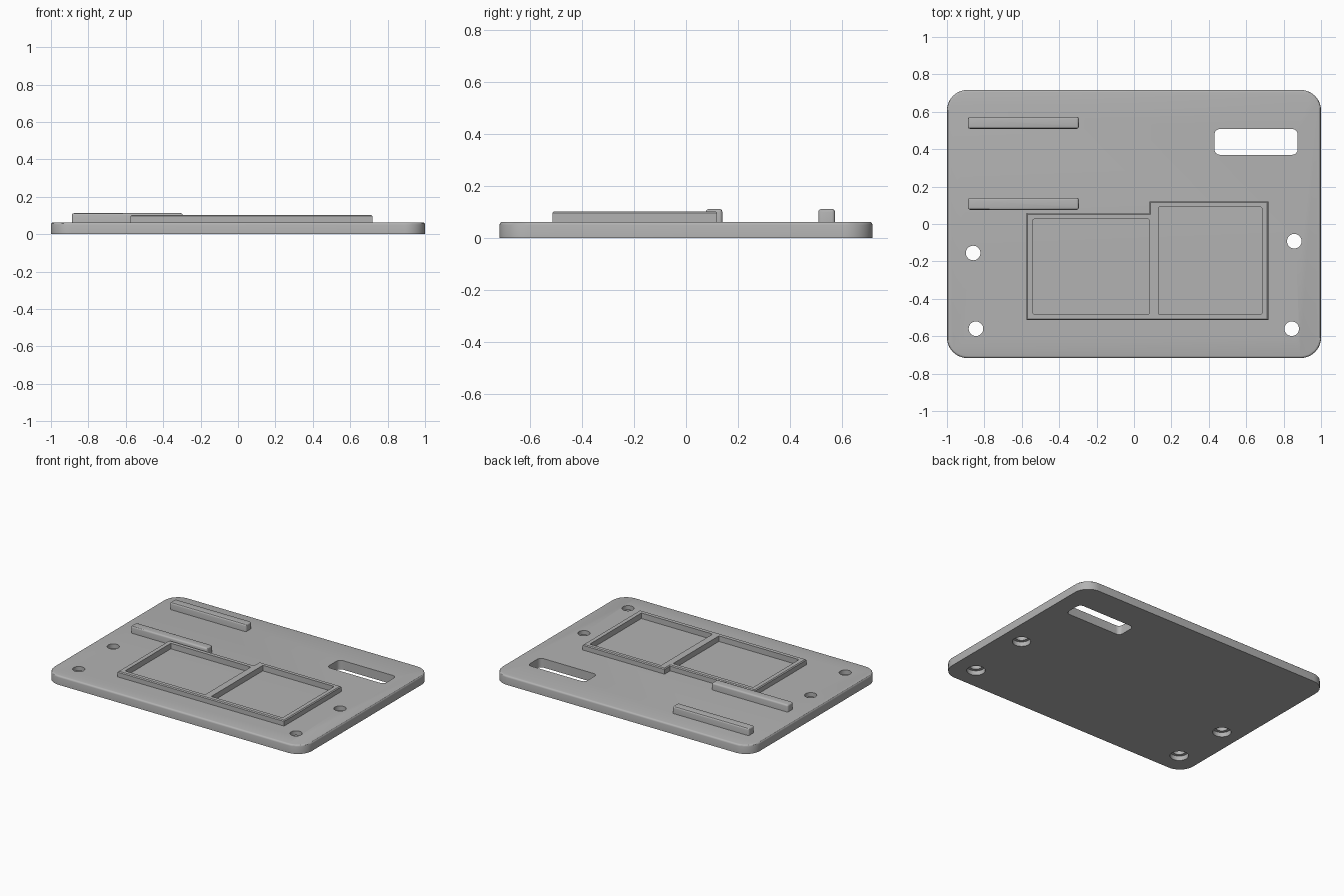
import bpy, bmesh
from math import cos, sin, pi, radians

cube = bpy.data.objects.get("Cube")
if cube:
    bpy.data.objects.remove(cube, do_unlink=True)

grey = bpy.data.materials.new("plain grey")
grey.use_nodes = True
GREY = (0.45, 0.45, 0.45, 1)
grey.diffuse_color = GREY
grey.node_tree.nodes["Principled BSDF"].inputs["Base Color"].default_value = GREY


def rounded_rect(x0, x1, y0, y1, r, steps=8):
    """Counter-clockwise outline with rounded corners."""
    corners = [(x1 - r, y1 - r), (x0 + r, y1 - r), (x0 + r, y0 + r), (x1 - r, y0 + r)]
    return [(cx + r * cos((q + i / steps) * pi / 2), cy + r * sin((q + i / steps) * pi / 2))
            for q, (cx, cy) in enumerate(corners) for i in range(steps + 1)]


def circle(x, y, r, n=32):
    return [(x + r * cos(2 * pi * i / n), y + r * sin(2 * pi * i / n)) for i in range(n)]


def prism(name, outline, z0, z1, bevel=0, segments=3):
    """Extrude an outline upward and optionally round its top rim."""
    bm = bmesh.new()
    base = bm.faces.new([bm.verts.new((x, y, z0)) for x, y in outline])
    moved = bmesh.ops.extrude_face_region(bm, geom=[base], use_keep_orig=True)["geom"]
    for v in moved:
        if isinstance(v, bmesh.types.BMVert):
            v.co.z = z1
    bmesh.ops.recalc_face_normals(bm, faces=bm.faces)
    if bevel:
        rim = [e for e in bm.edges if all(v.co.z > z1 - 1e-5 for v in e.verts)]
        bmesh.ops.bevel(bm, geom=rim, offset=bevel, segments=segments, profile=0.5,
                        affect='EDGES', clamp_overlap=True)
    mesh = bpy.data.meshes.new(name)
    bm.to_mesh(mesh)
    bm.free()
    mesh.materials.append(grey)
    obj = bpy.data.objects.new(name, mesh)
    bpy.context.collection.objects.link(obj)
    return obj


def select(obj):
    bpy.ops.object.select_all(action='DESELECT')
    obj.select_set(True)
    bpy.context.view_layer.objects.active = obj


def cut(obj, outline, z0, z1):
    """Subtract an extruded outline from a part."""
    cutter = prism("cutter", outline, z0, z1)
    cutter.hide_render = True
    mod = obj.modifiers.new("cut", 'BOOLEAN')
    mod.operation = 'DIFFERENCE'
    mod.solver = 'EXACT'
    mod.object = cutter
    select(obj)
    bpy.ops.object.modifier_apply(modifier=mod.name)
    bpy.data.objects.remove(cutter, do_unlink=True)


TOP = 0.063
SINK = TOP - 0.01

# Base plate with a rounded upper rim
plate = prism("base_plate", rounded_rect(-1, 1, -0.717, 0.717, 0.11, 12), 0, TOP, 0.012)

# Cable slot
cut(plate, rounded_rect(0.43, 0.875, 0.37, 0.508, 0.03), -0.1, 0.2)

# Screw holes, counterbored from below
for x, y in [(-0.86, -0.155), (-0.845, -0.56), (0.857, -0.092), (0.843, -0.56)]:
    cut(plate, circle(x, y, 0.039), -0.1, 0.2)
    cut(plate, circle(x, y, 0.059), -0.1, 0.032)

# Stepped frame around two pockets
outline = [(-0.575, -0.514), (0.718, -0.514), (0.718, 0.12), (0.082, 0.12),
           (0.082, 0.058), (-0.575, 0.058)]
frame = prism("pocket_frame", outline, SINK, 0.102, 0.006, 1)
cut(frame, rounded_rect(-0.54, 0.082, -0.482, 0.026, 0.006, 2), 0, 0.2)
cut(frame, rounded_rect(0.13, 0.684, -0.482, 0.09, 0.006, 2), 0, 0.2)

# Two support rails
rails = [prism(name, rounded_rect(-0.888, -0.295, y, y + 0.064, 0.012, 4), SINK, 0.112, 0.011)
         for name, y in (("rear_rail", 0.509), ("middle_rail", 0.076))]

for part in [plate, frame] + rails:
    select(part)
    bpy.ops.object.shade_smooth_by_angle(angle=radians(30))
